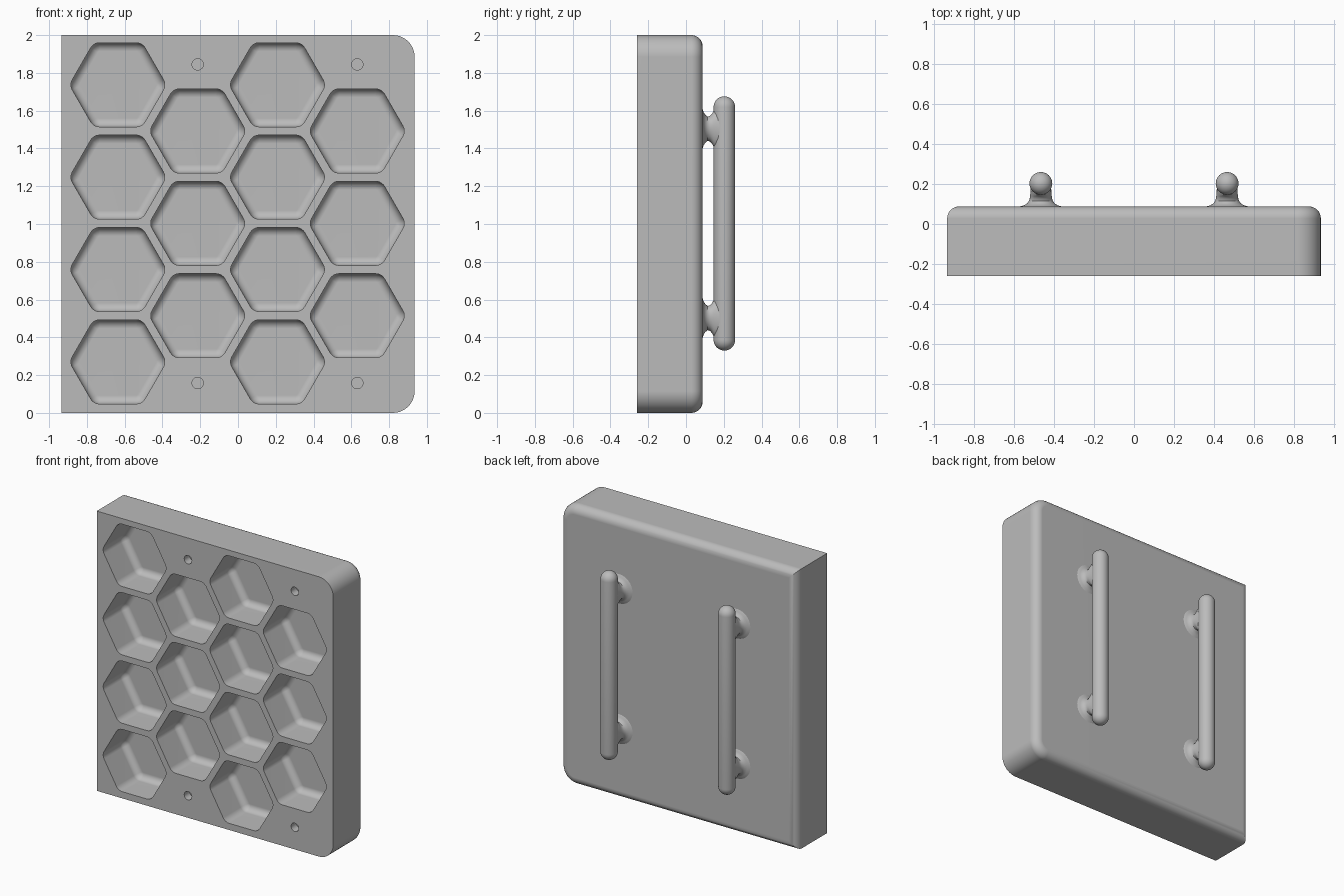
import bpy, bmesh
from math import sin, cos, pi, sqrt
from mathutils import Vector

if "Cube" in bpy.data.objects:
    bpy.data.objects.remove(bpy.data.objects["Cube"], do_unlink=True)

grey = bpy.data.materials.new("matte_grey")
grey.use_nodes = True
grey.diffuse_color = (0.5, 0.5, 0.5, 1)
grey.node_tree.nodes["Principled BSDF"].inputs["Base Color"].default_value = (0.5, 0.5, 0.5, 1)

FRONT, BACK = -0.26, 0.088
HALF_W, HEIGHT = 0.935, 2.0


def loft(bm, rings):
    """Skin a stack of equal-length rings and cap both ends."""
    loops = [[bm.verts.new(p) for p in ring] for ring in rings]
    for a, b in zip(loops, loops[1:]):
        for i in range(len(a)):
            j = (i + 1) % len(a)
            bm.faces.new((a[i], a[j], b[j], b[i]))
    bm.faces.new(loops[0])
    bm.faces.new(loops[-1])


def make_object(name, bm):
    bmesh.ops.recalc_face_normals(bm, faces=bm.faces[:])
    mesh = bpy.data.meshes.new(name)
    bm.to_mesh(mesh)
    bm.free()
    mesh.materials.append(grey)
    obj = bpy.data.objects.new(name, mesh)
    bpy.context.collection.objects.link(obj)
    return obj


def smooth(obj):
    bpy.ops.object.select_all(action='DESELECT')
    obj.select_set(True)
    bpy.context.view_layer.objects.active = obj
    bpy.ops.object.shade_smooth_by_angle(angle=pi / 6)


def rounded(corners, radii, y, seg):
    """Counter-clockwise x-z polygon with rounded corners, placed at depth y."""
    points = []
    n = len(corners)
    for i, (corner, r) in enumerate(zip(corners, radii)):
        c = Vector(corner)
        d_in = (c - Vector(corners[i - 1])).normalized()
        d_out = (Vector(corners[(i + 1) % n]) - c).normalized()
        if r == 0:
            points.append((c.x, y, c.y))
            continue
        n_in, n_out = Vector((d_in.y, -d_in.x)), Vector((d_out.y, -d_out.x))
        bis = (n_in + n_out).normalized()
        centre = c - bis * (r / bis.dot(n_in))
        for k in range(seg + 1):
            p = centre + n_in.slerp(n_out, k / seg) * r
            points.append((p.x, y, p.y))
    return points


def block_ring(inset, y):
    x, lo, hi = HALF_W - inset, inset, HEIGHT - inset
    r = 0.115 - inset
    return rounded([(-x, lo), (x, lo), (x, hi), (-x, hi)], [0, r, r, 0], y, 10)


def hex_ring(cx, cz, inset, y):
    size = (0.2225 - inset) * 2 / sqrt(3)
    corners = [(cx + size * cos(i * pi / 3), cz + size * sin(i * pi / 3)) for i in range(6)]
    return rounded(corners, [0.055 - inset] * 6, y, 5)


def circle_y(cx, y, cz, rx, rz, n=32):
    return [(cx + rx * cos(2 * pi * i / n), y, cz + rz * sin(2 * pi * i / n)) for i in range(n)]


# Block with two round corners on one side and a rounded back rim
bm = bmesh.new()
fillet = 0.06
arc = [i * pi / 16 for i in range(9)]
loft(bm, [block_ring(0, FRONT)] +
     [block_ring(fillet * (1 - cos(a)), BACK - fillet * (1 - sin(a))) for a in arc])
block = make_object("tray_block", bm)

# Honeycomb pockets with a rounded floor edge, and four small pin holes
bm = bmesh.new()
floor_y, blend = FRONT + 0.24, 0.045
for col in range(4):
    cx = -0.636 + 0.4225 * col
    odd = col % 2
    for row in range(4 - odd):
        cz = 0.27 + 0.489 * (row + odd / 2)
        loft(bm, [hex_ring(cx, cz, 0, FRONT - 0.05)] +
             [hex_ring(cx, cz, blend * (1 - cos(a)), floor_y - blend * (1 - sin(a)))
              for a in arc[::2]])
    if odd:
        for cz in (0.158, 1.845):
            loft(bm, [circle_y(cx, y, cz, 0.03, 0.03, 24) for y in (FRONT - 0.05, FRONT + 0.06)])
cutter = make_object("pocket_cutter", bm)
cutter.hide_render = True

cut = block.modifiers.new("pockets", 'BOOLEAN')
cut.operation = 'DIFFERENCE'
cut.solver = 'EXACT'
cut.object = cutter
bpy.context.view_layer.objects.active = block
bpy.ops.object.modifier_apply(modifier=cut.name)
bpy.data.objects.remove(cutter, do_unlink=True)
smooth(block)
weighted = block.modifiers.new("flat_face_normals", 'WEIGHTED_NORMAL')
weighted.keep_sharp = True

# Two upright grab bars on the back, each on a pair of flared posts
BAR_R, BAR_Y, BAR_LOW, BAR_HIGH = 0.057, 0.203, 0.33, 1.676
# Post sections: depth, half width, half height
POST = [(0.08, 0.115, 0.115), (0.088, 0.105, 0.105), (0.093, 0.085, 0.088),
        (0.103, 0.069, 0.073), (0.115, 0.06, 0.064), (0.127, 0.056, 0.068),
        (0.138, 0.055, 0.08), (0.148, 0.053, 0.098), (0.17, 0.052, 0.106),
        (0.2, 0.05, 0.11)]
for side, cx in (("left", 0.466), ("right", -0.466)):
    bm = bmesh.new()
    profile = [(BAR_R * sin(a), BAR_LOW + BAR_R * (1 - cos(a))) for a in [0.03] + arc[1:]]
    profile += [(r, BAR_LOW + BAR_HIGH - z) for r, z in reversed(profile)]
    loft(bm, [[(cx + r * cos(2 * pi * i / 32), BAR_Y + r * sin(2 * pi * i / 32), z)
               for i in range(32)] for r, z in profile])
    smooth(make_object(side + "_grab_bar", bm))
    for level, cz in (("lower", 0.502), ("upper", 1.504)):
        bm = bmesh.new()
        loft(bm, [circle_y(cx, y, cz, rx, rz) for y, rx, rz in POST])
        smooth(make_object(f"{side}_{level}_post", bm))
